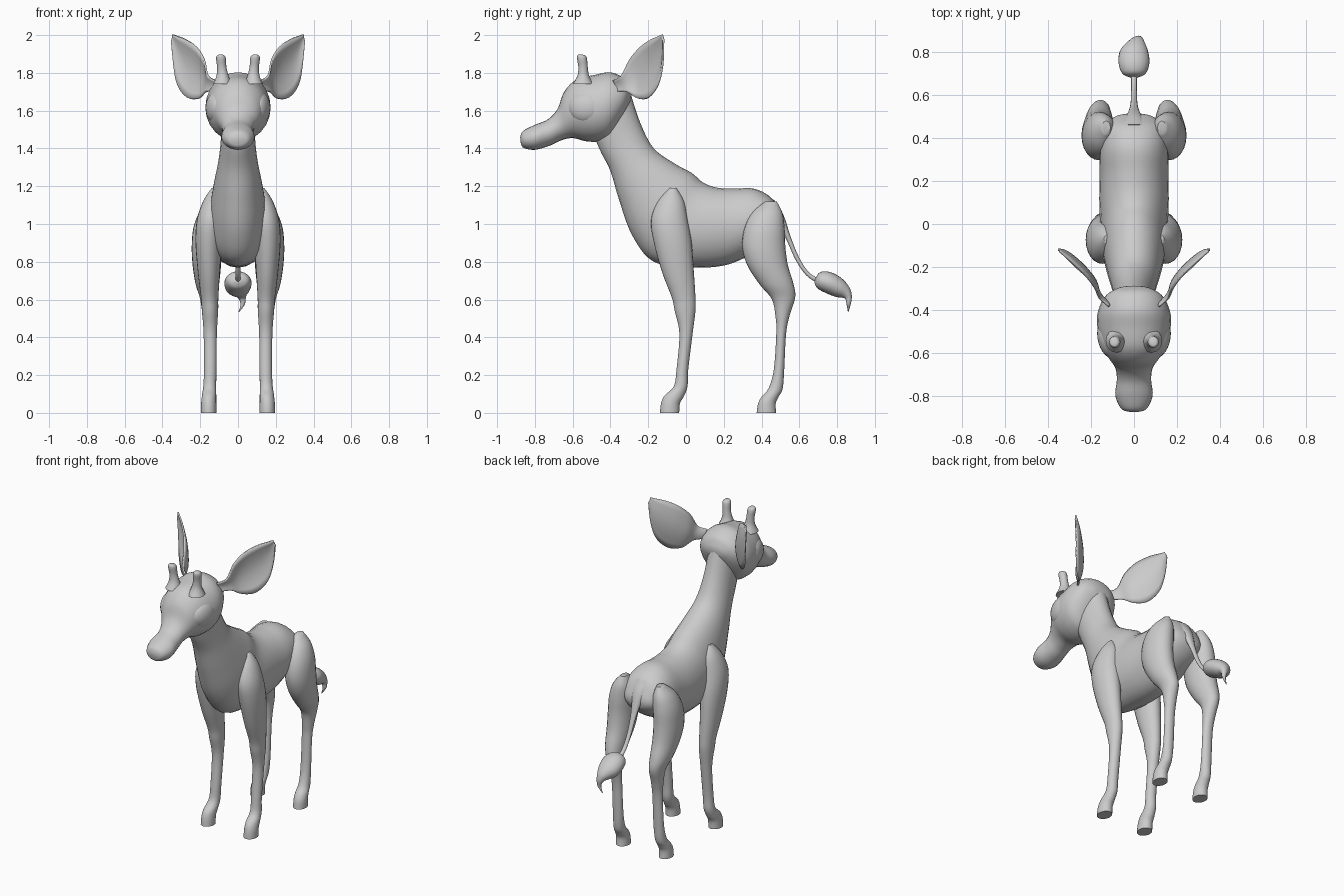
import bpy, bmesh, math
from mathutils import Vector


def finish(name, bm, mirror=False, angle=50):
    bmesh.ops.recalc_face_normals(bm, faces=bm.faces)
    me = bpy.data.meshes.new(name)
    bm.to_mesh(me)
    bm.free()
    me.polygons.foreach_set("use_smooth", [True] * len(me.polygons))
    me.set_sharp_from_angle(angle=math.radians(angle))
    ob = bpy.data.objects.new(name, me)
    bpy.context.collection.objects.link(ob)
    if mirror:
        ob.modifiers.new("mirror", 'MIRROR').use_mirror_merge = False
    return ob


def spline(rows, steps=5):
    """Catmull-Rom through rows of numbers."""
    out = []
    for i in range(len(rows) - 1):
        p = [rows[max(0, min(len(rows) - 1, i + k))] for k in (-1, 0, 1, 2)]
        for s in range(steps):
            t = s / steps
            out.append([0.5 * (2 * b + (c - a) * t + (2 * a - 5 * b + 4 * c - d) * t * t
                               + (3 * b - a - 3 * c + d) * t ** 3) for a, b, c, d in zip(*p)])
    return out + [list(rows[-1])]


def loft(name, rows, mirror=False, n=24):
    """Each row: side-view edge point (y, z), opposite edge point (y, z), x centre, half width."""
    bm = bmesh.new()
    rings = []
    for y1, z1, y2, z2, xc, hx in spline(rows):
        c = Vector((xc, (y1 + y2) / 2, (z1 + z2) / 2))
        a = Vector((0, (y1 - y2) / 2, (z1 - z2) / 2))
        b = Vector((max(hx, 0.002), 0, 0))
        rings.append([bm.verts.new(c + a * math.cos(w) + b * math.sin(w))
                      for w in (2 * math.pi * k / n for k in range(n))])
    for r, s in zip(rings, rings[1:]):
        for k in range(n):
            bm.faces.new((r[k], r[(k + 1) % n], s[(k + 1) % n], s[k]))
    bm.faces.new(rings[0])
    bm.faces.new(rings[-1])
    return finish(name, bm, mirror)


# neck and torso
loft("neck_and_torso", [
    (-.29, 1.68, -.50, 1.50, 0, .088), (-.24, 1.53, -.455, 1.39, 0, .09),
    (-.17, 1.40, -.40, 1.28, 0, .103), (-.06, 1.32, -.355, 1.13, 0, .125),
    (.03, 1.27, -.285, .94, 0, .145), (.09, 1.22, -.17, .80, 0, .155),
    (.16, 1.193, .03, .77, 0, .162), (.25, 1.187, .20, .78, 0, .16),
    (.36, 1.187, .33, .83, 0, .16), (.45, 1.14, .44, .89, 0, .145),
    (.50, 1.06, .50, .95, 0, .09), (.515, 1.02, .515, .99, 0, .03)])

# head from nose to back of skull
loft("head", [
    (-.878, 1.46, -.875, 1.43, 0, .02), (-.862, 1.493, -.86, 1.403, 0, .06),
    (-.80, 1.525, -.80, 1.393, 0, .087), (-.73, 1.555, -.72, 1.415, 0, .08),
    (-.68, 1.61, -.66, 1.443, 0, .088), (-.645, 1.70, -.60, 1.455, 0, .12),
    (-.58, 1.765, -.53, 1.438, 0, .155), (-.48, 1.79, -.46, 1.437, 0, .172),
    (-.40, 1.803, -.40, 1.46, 0, .166), (-.325, 1.77, -.34, 1.55, 0, .13),
    (-.295, 1.72, -.30, 1.63, 0, .07), (-.288, 1.69, -.29, 1.66, 0, .02)])

# front legs with hooves
loft("front_leg", [
    (-.09, 1.19, -.05, 1.19, .12, .02), (-.15, 1.12, -.01, 1.12, .13, .055),
    (-.185, 1.02, .01, 1.02, .145, .073), (-.17, .90, .03, .90, .155, .07),
    (-.125, .74, .042, .74, .154, .058), (-.075, .61, .05, .61, .15, .046),
    (-.06, .54, .05, .54, .148, .043), (-.035, .42, .035, .42, .147, .035),
    (-.05, .23, .012, .23, .147, .033), (-.065, .14, .008, .14, .15, .034),
    (-.115, .09, -.01, .09, .153, .038), (-.132, .05, -.032, .05, .155, .04),
    (-.138, 0, -.036, 0, .155, .041)], True)

# hind legs with hooves
loft("hind_leg", [
    (.42, 1.12, .48, 1.12, .13, .02), (.35, 1.06, .51, 1.06, .145, .06),
    (.31, .98, .522, .98, .158, .078), (.298, .88, .526, .88, .165, .08),
    (.325, .78, .54, .78, .165, .075), (.39, .68, .57, .68, .162, .062),
    (.455, .60, .578, .61, .155, .046), (.475, .50, .55, .52, .15, .037),
    (.478, .42, .53, .42, .147, .033), (.465, .23, .52, .23, .147, .033),
    (.437, .13, .512, .13, .15, .034), (.40, .085, .49, .085, .153, .038),
    (.382, .05, .475, .05, .155, .04), (.374, 0, .477, 0, .155, .041)], True)

# tail and tuft
loft("tail", [
    (.465, 1.13, .43, 1.07, 0, .065), (.515, 1.05, .475, 1.02, 0, .04),
    (.555, .93, .53, .92, 0, .02), (.60, .82, .58, .81, 0, .014),
    (.65, .745, .635, .73, 0, .013), (.70, .712, .69, .69, 0, .013)], n=12)
loft("tail_tuft", [
    (.685, .712, .68, .69, 0, .015), (.71, .745, .695, .66, 0, .055),
    (.765, .745, .74, .635, 0, .072), (.825, .712, .79, .615, 0, .065),
    (.865, .665, .825, .61, .01, .04), (.878, .62, .843, .603, .02, .022),
    (.872, .575, .85, .575, .025, .011), (.86, .535, .857, .535, .005, .003)])

# horns
loft("horn", [
    (-.60, 1.74, -.49, 1.74, .082, .05), (-.575, 1.785, -.513, 1.785, .082, .032),
    (-.57, 1.83, -.52, 1.83, .086, .025), (-.577, 1.878, -.524, 1.873, .09, .026),
    (-.572, 1.895, -.53, 1.89, .091, .019), (-.56, 1.898, -.545, 1.896, .091, .006)], True, 16)

# bulging closed eyes
bm = bmesh.new()
bmesh.ops.create_uvsphere(bm, u_segments=24, v_segments=14, radius=1)
for v in bm.verts:
    v.co = Vector((.122 + .05 * v.co.x, -.535 + .085 * v.co.y + .025 * v.co.x, 1.615 + .08 * v.co.z))
finish("eyelid", bm, True)

# cupped leaf-shaped ears: upper edge point, lower edge point
edges = [
    (.115, -.385, 1.76, .125, -.37, 1.70), (.16, -.345, 1.785, .17, -.315, 1.70),
    (.18, -.30, 1.87, .21, -.255, 1.665), (.22, -.245, 1.935, .27, -.20, 1.67),
    (.275, -.19, 1.975, .32, -.15, 1.735), (.32, -.15, 1.993, .342, -.125, 1.84),
    (.347, -.127, 2.003, .355, -.12, 1.97)]
bm = bmesh.new()
grid = []
for e in spline(edges, 4):
    up, low = Vector(e[:3]), Vector(e[3:])
    cup = Vector((-.73, .68, 0)) * (up - low).length * .1
    grid.append([bm.verts.new(up.lerp(low, k / 8) + cup * math.sin(math.pi * k / 8)) for k in range(9)])
for r, s in zip(grid, grid[1:]):
    for k in range(8):
        bm.faces.new((r[k], r[k + 1], s[k + 1], s[k]))
ear = finish("ear", bm, True)
solid = ear.modifiers.new("thickness", 'SOLIDIFY')
solid.thickness = .01
solid.offset = 0
